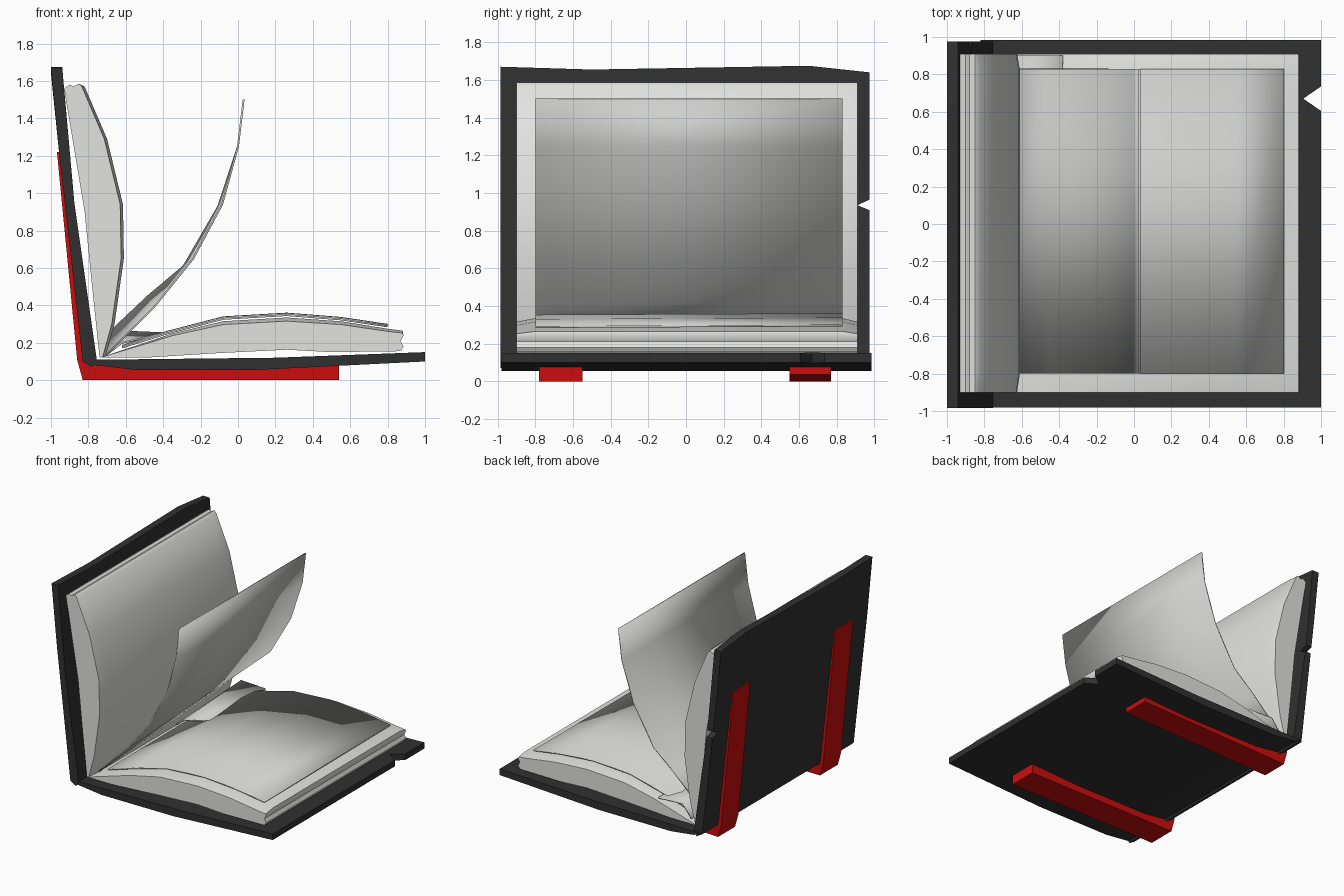
import bpy, bmesh, math

if "Cube" in bpy.data.objects:
    bpy.data.objects.remove(bpy.data.objects["Cube"])


def material(name, rgb):
    m = bpy.data.materials.new(name)
    m.diffuse_color = (*rgb, 1)
    m.use_nodes = True
    m.node_tree.nodes["Principled BSDF"].inputs["Base Color"].default_value = m.diffuse_color
    return m


BLACK = material("cover black", (0.03, 0.03, 0.03))
RED = material("strap red", (0.6, 0.004, 0.004))
WHITE = material("page white", (0.76, 0.76, 0.74))
GREY = material("loose sheet grey", (0.62, 0.62, 0.61))


def loft(name, stations, mat, closed=True, smooth=None):
    """Skin xz profiles placed at several y stations."""
    bm = bmesh.new()
    rows = [[bm.verts.new((x, y, z)) for x, z in pts] for y, pts in stations]
    n = len(rows[0])
    for a, b in zip(rows, rows[1:]):
        for i in range(n if closed else n - 1):
            j = (i + 1) % n
            bm.faces.new((a[i], a[j], b[j], b[i]))
    if closed:
        bm.faces.new(rows[0])
        bm.faces.new(rows[-1])
    bmesh.ops.recalc_face_normals(bm, faces=bm.faces)
    me = bpy.data.meshes.new(name)
    bm.to_mesh(me)
    bm.free()
    ob = bpy.data.objects.new(name, me)
    bpy.context.collection.objects.link(ob)
    me.materials.append(mat)
    bpy.context.view_layer.objects.active = ob
    bpy.ops.object.select_all(action='DESELECT')
    ob.select_set(True)
    if smooth:
        bpy.ops.object.shade_smooth_by_angle(angle=math.radians(smooth))
    return ob


def notch(ob, verts):
    """Cut a V notch: a prism from 3 points and their 3 opposite points."""
    me = bpy.data.meshes.new("notch_cutter")
    me.from_pydata(verts, [], [(0, 1, 2), (5, 4, 3), (0, 3, 4, 1), (1, 4, 5, 2), (2, 5, 3, 0)])
    bm = bmesh.new()
    bm.from_mesh(me)
    bmesh.ops.recalc_face_normals(bm, faces=bm.faces)
    bm.to_mesh(me)
    bm.free()
    cut = bpy.data.objects.new("notch_cutter", me)
    bpy.context.collection.objects.link(cut)
    cut.hide_render = True
    mod = ob.modifiers.new("notch", 'BOOLEAN')
    mod.operation = 'DIFFERENCE'
    mod.solver = 'EXACT'
    mod.object = cut
    bpy.context.view_layer.objects.active = ob
    bpy.ops.object.modifier_apply(modifier="notch")
    bpy.data.objects.remove(cut)


def sheet(name, near, far, y0=-0.8, y1=0.83):
    ob = loft(name, [(y0, near), (y1, far)], GREY, closed=False, smooth=40)
    mod = ob.modifiers.new("thickness", 'SOLIDIFY')
    mod.thickness = 0.01
    mod.offset = 0
    return ob


# Lower cover board, slightly bowed, with a V notch in its free edge
lower = [(-0.82, 0.11), (-0.7, 0.11), (0.2, 0.12), (1.0, 0.15),
         (1.0, 0.10), (0.1, 0.055), (-0.55, 0.055), (-0.76, 0.08)]
lower_cover = loft("lower_cover", [(-0.98, lower), (0.985, lower)], BLACK)
tri = [(1.05, 0.57), (0.905, 0.67), (1.05, 0.77)]
notch(lower_cover, [(x, y, -0.1) for x, y in tri] + [(x, y, 0.3) for x, y in tri])


# Upright cover board, worn top edge, notch in the far edge
def upright(top):
    return [(-0.83, 0.10), (-0.955, 1.2), (-1.0, top), (-0.94, top),
            (-0.875, 0.95), (-0.755, 0.11), (-0.78, 0.07)]


upright_cover = loft("upright_cover", [(-0.985, upright(1.67)), (-0.5, upright(1.655)),
                                       (0.65, upright(1.675)), (0.975, upright(1.64))], BLACK)
tri = [(1.03, 0.885), (0.91, 0.935), (1.03, 0.99)]
notch(upright_cover, [(-1.2, y, z) for y, z in tri] + [(-0.6, y, z) for y, z in tri])

# Lower page block: ends thinner than the middle
low_top = [(-0.74, 0.12), (-0.5, 0.2), (-0.35, 0.25), (-0.08, 0.315), (0.26, 0.335),
           (0.55, 0.315), (0.8, 0.275), (0.88, 0.265)]
low_edge = [(0.885, 0.24), (0.87, 0.21), (0.885, 0.18), (0.87, 0.155)]
low_base = [(0.5, 0.15), (0.26, 0.163), (-0.1, 0.145), (-0.5, 0.12)]
low_full = low_top + low_edge + low_base
low_end = [(x, z - 0.09 * (z - 0.12)) for x, z in low_top] + low_edge + low_base
loft("lower_pages", [(-0.9, low_end), (-0.8, low_full), (0.83, low_full), (0.91, low_end)],
     WHITE, smooth=50)

# Upright page block
up_front = [(-0.71, 0.12), (-0.66, 0.3), (-0.61, 0.65), (-0.615, 0.94), (-0.7, 1.29), (-0.82, 1.57)]
up_edge = [(-0.85, 1.585), (-0.88, 1.57), (-0.9, 1.58), (-0.93, 1.56)]
up_back = [(-0.82, 0.9), (-0.78, 0.5), (-0.74, 0.12)]
up_full = up_front + up_edge + up_back
up_end = [(x - 0.015, z) for x, z in up_front] + up_edge + up_back
loft("upright_pages", [(-0.9, up_end), (-0.8, up_full), (0.82, up_full), (0.91, up_end)],
     WHITE, smooth=50)

# Loose sheet lying on the lower pages
lying = [(-0.62, 0.175), (-0.38, 0.25), (-0.08, 0.328), (0.26, 0.348), (0.55, 0.325), (0.8, 0.288)]
sheet("lying_sheet", lying, [(x, z + 0.008) for x, z in lying])

# Sheet caught mid-turn
near = [(-0.71, 0.13), (-0.45, 0.39), (-0.24, 0.65), (-0.085, 0.94), (0.0, 1.25), (0.03, 1.5)]
far = [(-0.66, 0.28), (-0.48, 0.45), (-0.29, 0.61), (-0.105, 0.93), (0.0, 1.25), (0.03, 1.5)]
sheet("turning_sheet", near, far)

# Small curled page near the spine at the far end
sheet("spine_curl", [(-0.7, 0.14), (-0.62, 0.2), (-0.4, 0.25)],
      [(-0.68, 0.16), (-0.6, 0.26), (-0.38, 0.25)], 0.2, 0.9)

# Two red straps wrapping round the spine
for name, y0, y1, end_z in (("front_strap", -0.78, -0.55, 0.0), ("rear_strap", 0.55, 0.77, 0.037)):
    prof = [(-0.968, 1.22), (-0.945, 1.22), (-0.82, 0.12), (-0.76, 0.085), (-0.55, 0.06),
            (0.1, 0.06), (0.54, 0.08), (0.54, end_z), (-0.83, 0.0), (-0.86, 0.11)]
    loft(name, [(y0, prof), (y1, prof)], RED)
